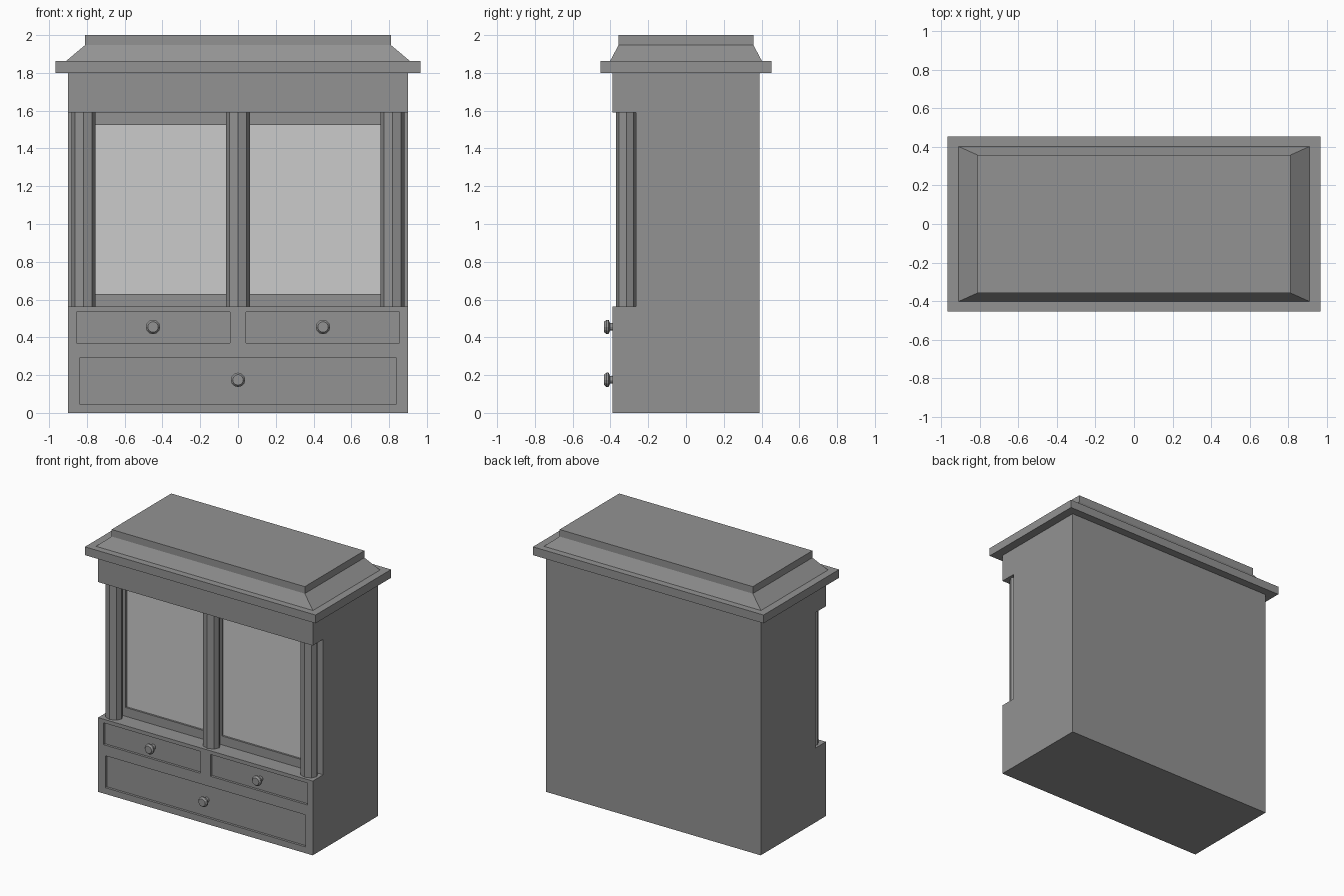
import bpy, bmesh
from math import pi
from mathutils import Matrix

if "Cube" in bpy.data.objects:
    bpy.data.objects.remove(bpy.data.objects["Cube"])


def material(name, v):
    m = bpy.data.materials.new(name)
    m.diffuse_color = (v, v, v, 1)
    m.use_nodes = True
    m.node_tree.nodes["Principled BSDF"].inputs["Base Color"].default_value = m.diffuse_color
    return m


WOOD = material("dark_wood", 0.29)
GLASS = material("glass", 0.8)


def finish(name, bm, mat=WOOD):
    bmesh.ops.recalc_face_normals(bm, faces=bm.faces)
    me = bpy.data.meshes.new(name)
    bm.to_mesh(me)
    bm.free()
    ob = bpy.data.objects.new(name, me)
    bpy.context.collection.objects.link(ob)
    me.materials.append(mat)
    return ob


def add_box(bm, x0, x1, y0, y1, z0, z1):
    m = Matrix.Translation(((x0 + x1) / 2, (y0 + y1) / 2, (z0 + z1) / 2))
    m = m @ Matrix.Diagonal((x1 - x0, y1 - y0, z1 - z0, 1))
    bmesh.ops.create_cube(bm, size=1, matrix=m)


FRONT, RECESS, INSET = -0.39, -0.265, 0.018
SILL, LINTEL = 0.563, 1.59

# Carcass: side profile extruded across the width
bm = bmesh.new()
profile = [(FRONT, 0), (0.39, 0), (0.39, 1.81), (FRONT, 1.81),
           (FRONT, LINTEL), (RECESS, LINTEL), (RECESS, SILL), (FRONT, SILL)]
side = bm.faces.new([bm.verts.new((-0.9, y, z)) for y, z in profile])
ext = bmesh.ops.extrude_face_region(bm, geom=[side])
bmesh.ops.translate(bm, vec=(1.8, 0, 0),
                    verts=[v for v in ext["geom"] if isinstance(v, bmesh.types.BMVert)])
body = finish("cabinet_body", bm)

# Shallow pockets for the drawer fronts and the windows
drawers = [(-0.855, -0.043, 0.37, 0.535), (0.043, 0.855, 0.37, 0.535),
           (-0.84, 0.84, 0.048, 0.29)]
windows = [(-0.757, -0.05, 0.63, 1.525), (0.05, 0.757, 0.63, 1.525)]
bm = bmesh.new()
for x0, x1, z0, z1 in drawers:
    add_box(bm, x0, x1, FRONT - 0.05, FRONT + INSET, z0, z1)
for x0, x1, z0, z1 in windows:
    add_box(bm, x0, x1, RECESS - 0.05, RECESS + INSET, z0, z1)
cutter = finish("pocket_cutter", bm)
cutter.hide_render = True
cutter.display_type = 'WIRE'
mod = body.modifiers.new("pockets", 'BOOLEAN')
mod.operation = 'DIFFERENCE'
mod.solver = 'EXACT'
mod.object = cutter

# Glass panes
for i, (x0, x1, z0, z1) in enumerate(windows):
    bm = bmesh.new()
    add_box(bm, x0, x1, RECESS + INSET - 0.004, RECESS + INSET + 0.01, z0, z1)
    finish(f"window_pane_{i + 1}", bm, GLASS)

# Octagonal columns
for i, x in enumerate((-0.818, 0, 0.818)):
    bm = bmesh.new()
    m = Matrix.Translation((x, -0.316, (SILL + LINTEL) / 2)) @ Matrix.Diagonal((0.064, 0.054, 1, 1))
    bmesh.ops.create_cone(bm, cap_ends=True, segments=8, radius1=1, radius2=1,
                          depth=LINTEL - SILL, matrix=m)
    finish(f"column_{i + 1}", bm)

# Cornice slab
bm = bmesh.new()
add_box(bm, -0.967, 0.967, -0.452, 0.452, 1.80, 1.863)
finish("cornice_slab", bm)

# Crown: sloping sides and a short upright top, stacked rectangles
bm = bmesh.new()
rings = [[bm.verts.new((sx * hx, sy * hy, z)) for sx, sy in ((-1, -1), (1, -1), (1, 1), (-1, 1))]
         for hx, hy, z in ((0.91, 0.402, 1.863), (0.81, 0.357, 1.947), (0.81, 0.357, 2.0))]
for a, b in zip(rings, rings[1:]):
    for k in range(4):
        n = (k + 1) % 4
        bm.faces.new((a[k], a[n], b[n], b[k]))
bm.faces.new(rings[0])
bm.faces.new(rings[-1])
finish("crown", bm)

# Turned drawer knobs
knob = [(0, -0.37), (0.02, -0.37), (0.02, -0.402), (0.038, -0.41),
        (0.038, -0.421), (0.028, -0.433), (0, -0.433)]
for i, (x, z) in enumerate(((-0.45, 0.455), (0.45, 0.455), (0, 0.175))):
    bm = bmesh.new()
    vs = [bm.verts.new((x + r, y, z)) for r, y in knob]
    es = [bm.edges.new(p) for p in zip(vs, vs[1:])]
    bmesh.ops.spin(bm, geom=vs + es, cent=(x, 0, z), axis=(0, 1, 0),
                   angle=2 * pi, steps=12)
    bmesh.ops.remove_doubles(bm, verts=bm.verts, dist=1e-4)
    finish(f"drawer_knob_{i + 1}", bm)
